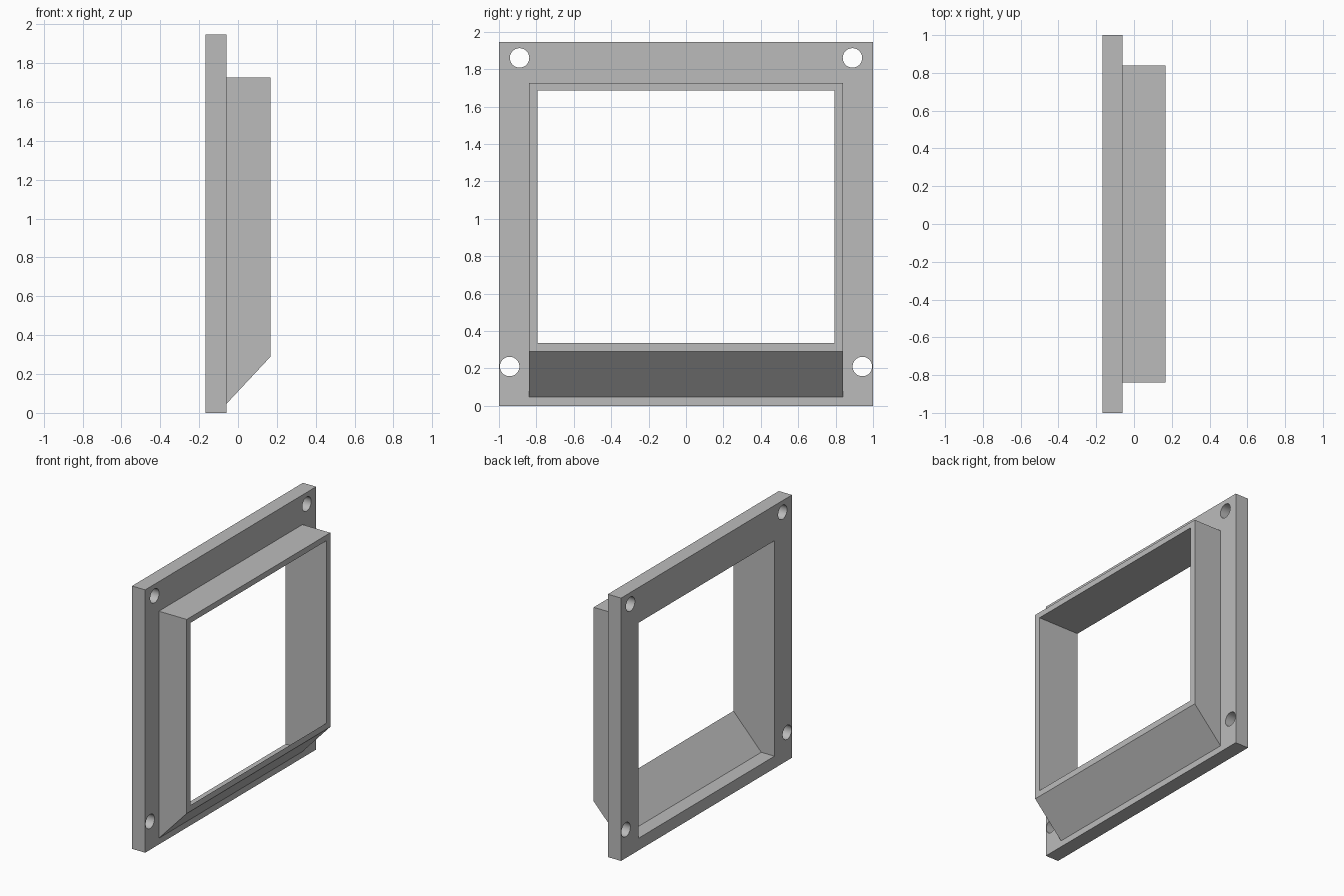
import bpy, bmesh
from math import radians
from mathutils import Matrix

cube = bpy.data.objects.get("Cube")
if cube:
    bpy.data.objects.remove(cube, do_unlink=True)

grey = bpy.data.materials.new("plain_grey")
grey.use_nodes = True
colour = (0.5, 0.5, 0.5, 1)
grey.diffuse_color = colour
grey.node_tree.nodes["Principled BSDF"].inputs["Base Color"].default_value = colour

BACK, STEP, FRONT = -0.168, -0.06, 0.168
TOP = 1.946


def add_object(name, bm):
    bmesh.ops.recalc_face_normals(bm, faces=bm.faces)
    mesh = bpy.data.meshes.new(name)
    bm.to_mesh(mesh)
    bm.free()
    mesh.materials.append(grey)
    obj = bpy.data.objects.new(name, mesh)
    bpy.context.collection.objects.link(obj)
    return obj


def frame(name, loops):
    """Closed frame skinned through rectangles (x, half width, bottom, top)."""
    bm = bmesh.new()
    rings = [[bm.verts.new((x, y, z)) for y, z in ((-w, b), (w, b), (w, t), (-w, t))]
             for x, w, b, t in loops]
    for a, b in zip(rings, rings[1:] + rings[:1]):
        for i in range(4):
            j = (i + 1) % 4
            bm.faces.new((a[i], a[j], b[j], b[i]))
    return add_object(name, bm)


# Mounting plate with its window
plate = frame("mounting_plate", [
    (BACK, 1, 0, TOP), (STEP, 1, 0, TOP),
    (STEP, 0.795, 0.09, 1.685), (BACK, 0.795, 0.09, 1.685)])

# Raised collar with a sloping sill
frame("window_collar", [
    (STEP, 0.84, 0.046, 1.727), (FRONT, 0.84, 0.29, 1.727),
    (FRONT, 0.795, 0.335, 1.685), (STEP, 0.795, 0.09, 1.685)])

# Screw holes, wider apart at the bottom
bm = bmesh.new()
for y, z in ((0.89, 1.86), (0.943, 0.21)):
    for side in (-1, 1):
        place = Matrix.Translation((BACK, side * y, z)) @ Matrix.Rotation(radians(90), 4, "Y")
        bmesh.ops.create_cone(bm, cap_ends=True, segments=48, radius1=0.052,
                              radius2=0.052, depth=0.5, matrix=place)
cutter = add_object("screw_hole_cutter", bm)
cutter.hide_render = True
cutter.hide_viewport = True

holes = plate.modifiers.new("screw_holes", "BOOLEAN")
holes.operation = "DIFFERENCE"
holes.solver = "EXACT"
holes.object = cutter

# Apply the cut, then smooth only the hole walls
bpy.context.view_layer.update()
cut = bpy.data.meshes.new_from_object(plate.evaluated_get(bpy.context.evaluated_depsgraph_get()))
plate.modifiers.clear()
plate.data = cut
bpy.data.objects.remove(cutter, do_unlink=True)
bpy.ops.object.select_all(action="DESELECT")
plate.select_set(True)
bpy.context.view_layer.objects.active = plate
bpy.ops.object.shade_smooth_by_angle(angle=radians(30))
